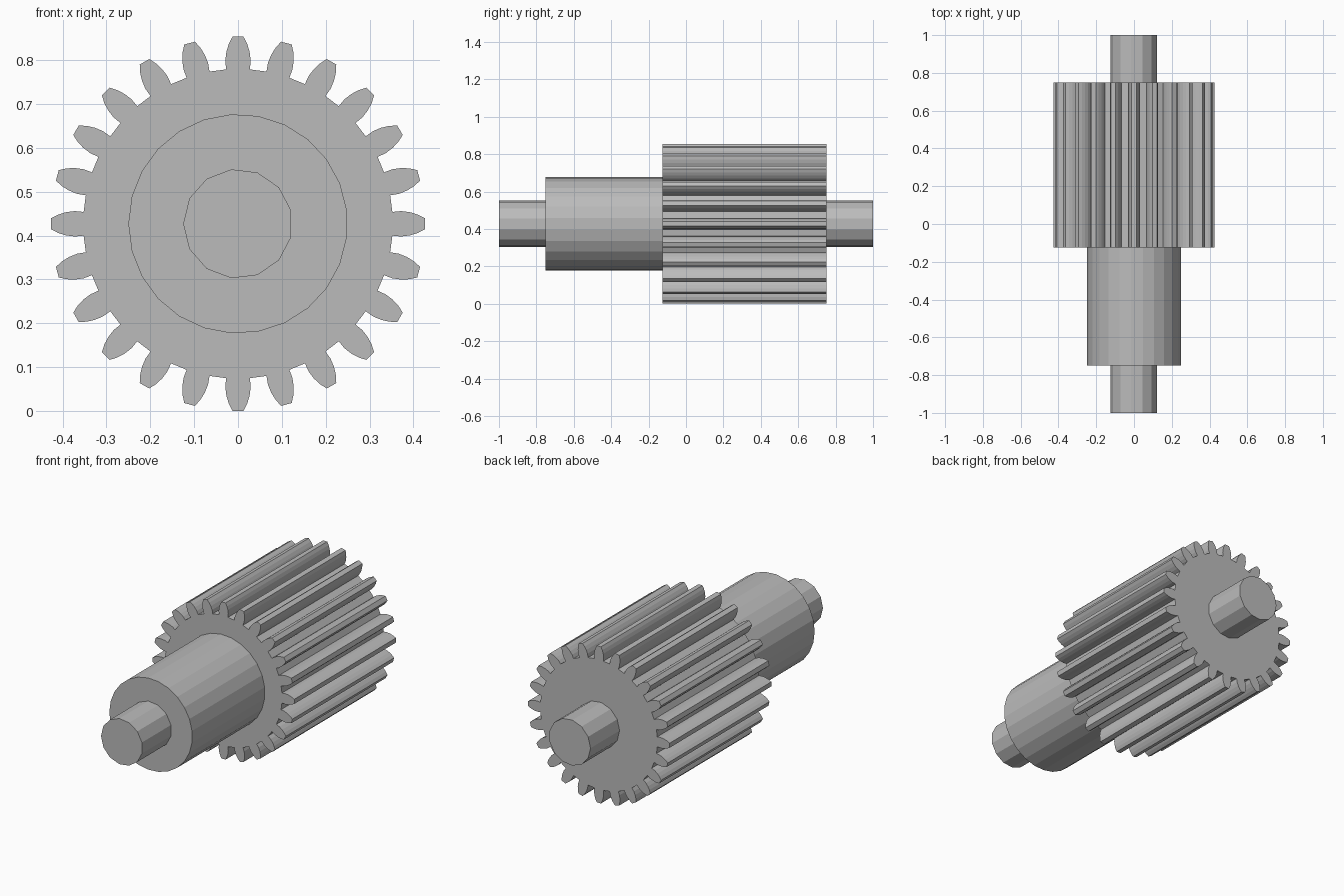
import bpy, bmesh
from math import sin, cos, pi
from mathutils import Vector

cube = bpy.data.objects.get("Cube")
if cube:
    bpy.data.objects.remove(cube, do_unlink=True)

AXIS_Z = 0.427      # height of the shaft axis
TEETH = 24

steel = bpy.data.materials.new("grey_steel")
steel.use_nodes = True
GREY = (0.5, 0.5, 0.5, 1)
steel.diffuse_color = GREY
steel.node_tree.nodes["Principled BSDF"].inputs["Base Color"].default_value = GREY


def extrude_profile(name, outline, y0, y1):
    """Solid with an x-z outline around the axis, running from y0 to y1."""
    bm = bmesh.new()
    base = bm.faces.new([bm.verts.new((x, y0, AXIS_Z + z)) for x, z in outline])
    result = bmesh.ops.extrude_face_region(bm, geom=[base], use_keep_orig=True)
    moved = [v for v in result["geom"] if isinstance(v, bmesh.types.BMVert)]
    bmesh.ops.translate(bm, verts=moved, vec=Vector((0, y1 - y0, 0)))
    bmesh.ops.recalc_face_normals(bm, faces=bm.faces)
    mesh = bpy.data.meshes.new(name)
    bm.to_mesh(mesh)
    bm.free()
    mesh.materials.append(steel)
    obj = bpy.data.objects.new(name, mesh)
    bpy.context.collection.objects.link(obj)
    return obj


def polygon(radius, sides):
    """Regular outline with one corner pointing to -x."""
    return [(-radius * cos(2 * pi * i / sides), radius * sin(2 * pi * i / sides))
            for i in range(sides)]


def gear_outline():
    """One tooth flank (half width, height), mirrored and repeated round."""
    flank = [(0.027, 0.352), (0.029, 0.372), (0.0265, 0.392),
             (0.021, 0.41), (0.0125, 0.4265)]
    tooth = [(-w, h) for w, h in flank] + [(w, h) for w, h in reversed(flank)]
    points = []
    for i in range(TEETH):
        a = 2 * pi * i / TEETH
        points += [(w * cos(a) + h * sin(a), h * cos(a) - w * sin(a))
                   for w, h in tooth]
    return points


# Thin stub shafts at both ends
extrude_profile("front_shaft", polygon(0.125, 13), -1.0, -0.75)
extrude_profile("back_shaft", polygon(0.125, 13), 0.75, 1.0)

# Thick collar in front of the gear
extrude_profile("collar", polygon(0.25, 25), -0.75, -0.125)

# Long toothed gear
extrude_profile("gear", gear_outline(), -0.125, 0.75)
